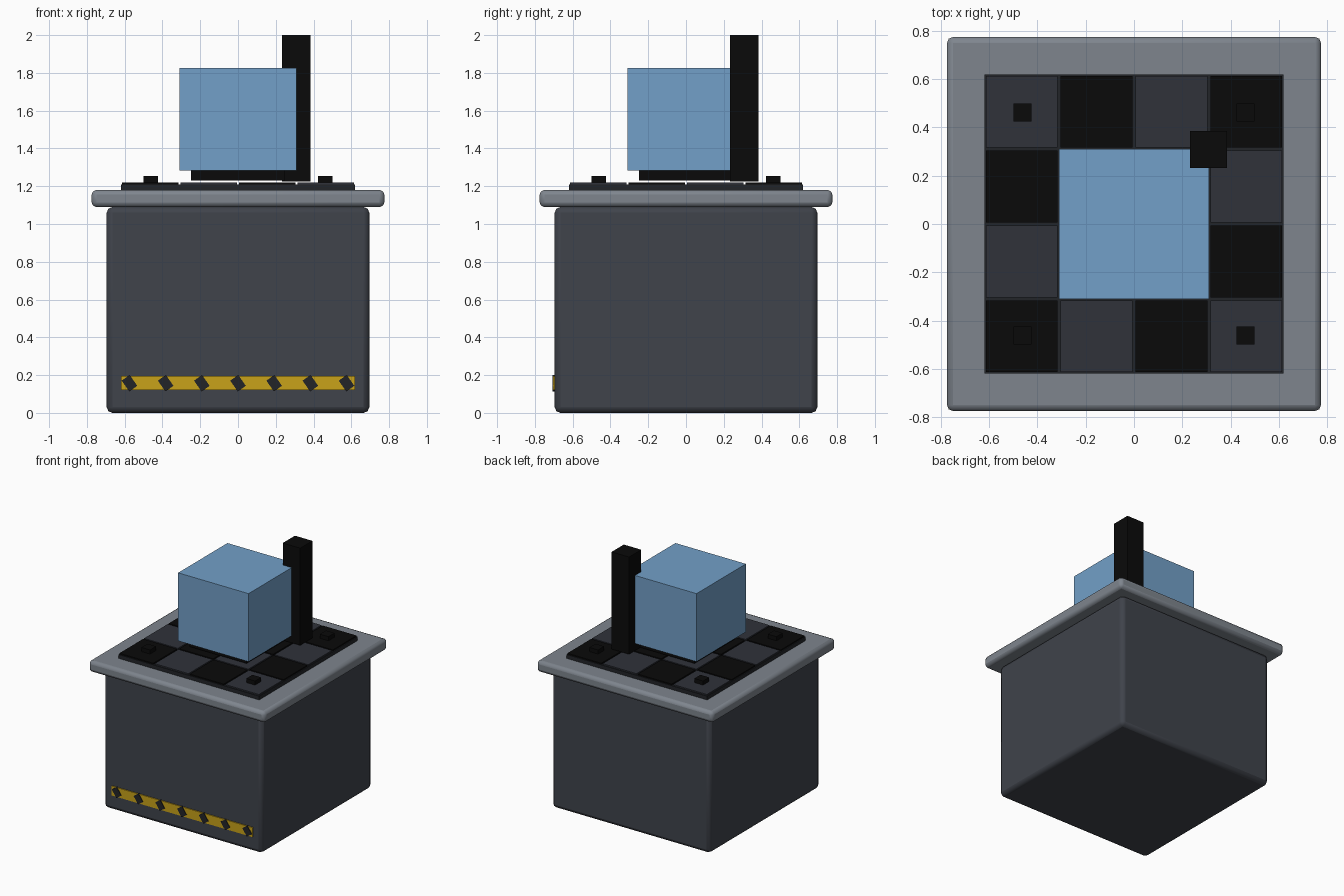
import bpy
from math import radians

if "Cube" in bpy.data.objects:
    bpy.data.objects.remove(bpy.data.objects["Cube"])


def mat(name, r, g, b):
    m = bpy.data.materials.new(name)
    m.diffuse_color = (r, g, b, 1)
    m.use_nodes = True
    m.node_tree.nodes["Principled BSDF"].inputs["Base Color"].default_value = m.diffuse_color
    return m


BODY = mat("dark_slate", 0.05, 0.056, 0.07)
SLAB = mat("steel_grey", 0.21, 0.235, 0.27)
PLATE = mat("charcoal", 0.016, 0.018, 0.022)
TILE = mat("slate_tile", 0.029, 0.032, 0.042)
BLACK = mat("black", 0.003, 0.003, 0.003)
BLUE = mat("blue", 0.17, 0.35, 0.58)
YELLOW = mat("yellow", 0.58, 0.36, 0.01)
MARK = mat("stripe_mark", 0.016, 0.017, 0.02)


def box(name, lo, hi, material, bevel=0, rot_y=0):
    """Box between two corners, optionally with rounded edges."""
    centre = [(a + b) / 2 for a, b in zip(lo, hi)]
    bpy.ops.mesh.primitive_cube_add(size=1, location=centre)
    ob = bpy.context.object
    ob.name = name
    ob.scale = [b - a for a, b in zip(lo, hi)]
    bpy.ops.object.transform_apply(location=False, rotation=False, scale=True)
    ob.rotation_euler.y = rot_y
    ob.data.materials.append(material)
    if bevel:
        mod = ob.modifiers.new("bevel", 'BEVEL')
        mod.width = bevel
        mod.segments = 2
        bpy.ops.object.shade_smooth_by_angle(angle=radians(40))
    return ob


# Pedestal and overhanging top slab
box("pedestal", (-0.695, -0.695, 0), (0.695, 0.695, 1.09), BODY, 0.03)
box("top_slab", (-0.775, -0.775, 1.09), (0.775, 0.775, 1.18), SLAB, 0.025)

# Checkered board
box("board", (-0.62, -0.62, 1.17), (0.62, 0.62, 1.21), PLATE)
for i in range(4):
    for j in range(4):
        x, y = -0.465 + 0.31 * i, -0.465 + 0.31 * j
        box(f"tile_{i}_{j}", (x - 0.149, y - 0.149, 1.20),
            (x + 0.149, y + 0.149, 1.22), TILE if (i + j) % 2 else BLACK)

# Corner studs
for sx in (-1, 1):
    for sy in (-1, 1):
        x, y = 0.462 * sx, 0.462 * sy
        box("corner_stud", (x - 0.038, y - 0.038, 1.215),
            (x + 0.038, y + 0.038, 1.253), BLACK)

# Cube on its foot, with the post at its corner
box("cube_foot", (-0.25, -0.25, 1.23), (0.25, 0.25, 1.285), BLACK)
box("blue_cube", (-0.31, -0.31, 1.283), (0.31, 0.31, 1.825), BLUE)
box("corner_post", (0.232, 0.232, 1.226), (0.385, 0.385, 2.0), BLACK)

# Hazard stripe on the front
box("hazard_stripe", (-0.62, -0.703, 0.12), (0.62, -0.68, 0.195), YELLOW)
for k in range(-3, 4):
    x = 0.1915 * k
    box("hazard_mark", (x - 0.026, -0.708, 0.122),
        (x + 0.026, -0.69, 0.192), MARK, rot_y=radians(-35))
